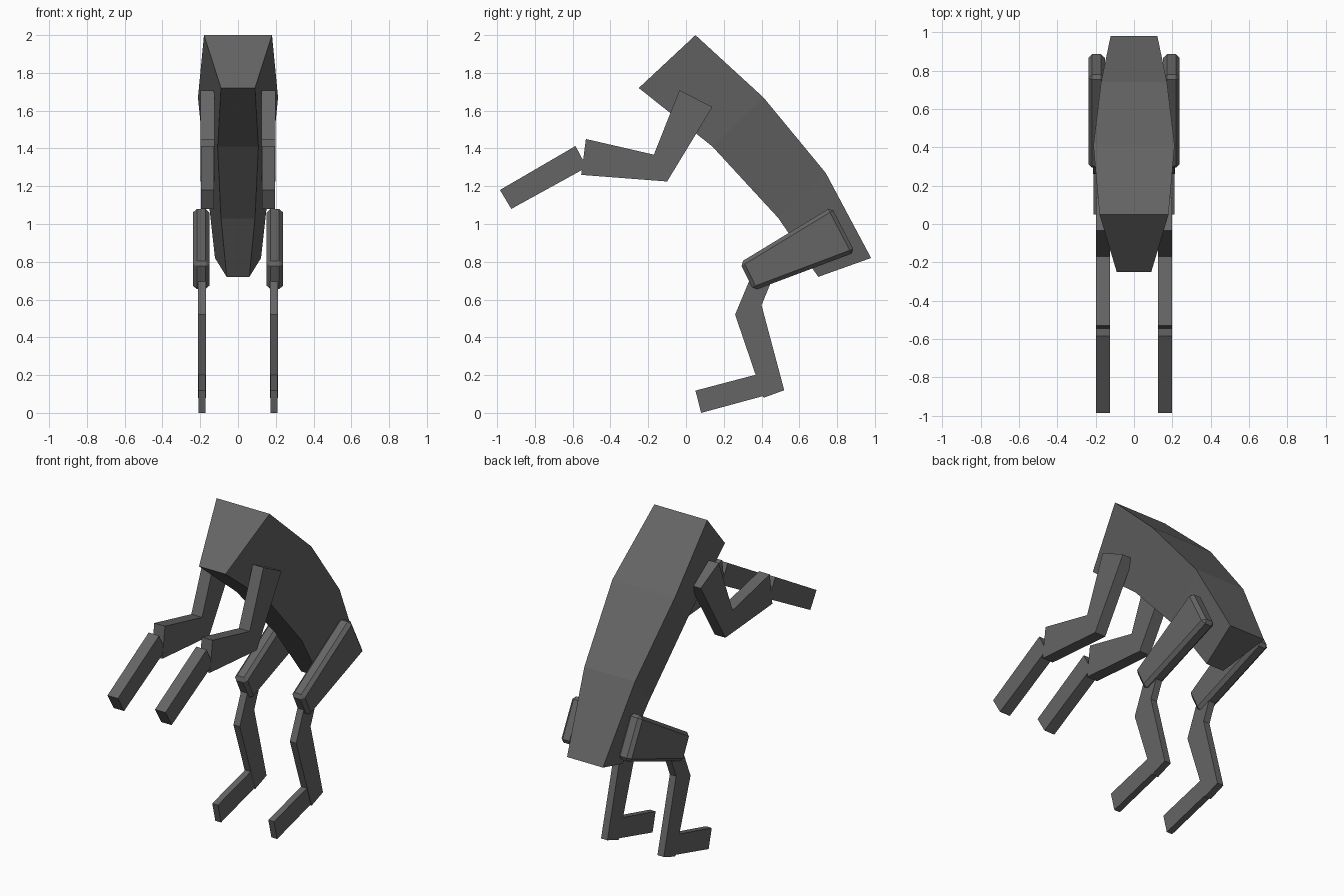
import bpy, bmesh

if "Cube" in bpy.data.objects:
    bpy.data.objects.remove(bpy.data.objects["Cube"])

grey = bpy.data.materials.new("dark grey")
grey.diffuse_color = (0.13, 0.13, 0.13, 1)
grey.use_nodes = True
grey.node_tree.nodes["Principled BSDF"].inputs["Base Color"].default_value = grey.diffuse_color


def loft(name, rings):
    """Skin a list of equal-length point rings and cap both ends."""
    bm = bmesh.new()
    loops = [[bm.verts.new(p) for p in ring] for ring in rings]
    n = len(loops[0])
    for a, b in zip(loops, loops[1:]):
        for i in range(n):
            j = (i + 1) % n
            bm.faces.new((a[i], a[j], b[j], b[i]))
    bm.faces.new(loops[0][::-1])
    bm.faces.new(loops[-1])
    bmesh.ops.recalc_face_normals(bm, faces=bm.faces)
    mesh = bpy.data.meshes.new(name)
    bm.to_mesh(mesh)
    bm.free()
    mesh.materials.append(grey)
    obj = bpy.data.objects.new(name, mesh)
    bpy.context.collection.objects.link(obj)
    return obj


def limb(name, x0, x1, pairs, bevel=0):
    """Pair of mirrored limbs; each pair gives two (y, z) edge points of a joint."""
    for side, s in (("left", -1), ("right", 1)):
        rings = [[(s * x0, *p), (s * x1, *p), (s * x1, *q), (s * x0, *q)]
                 for p, q in pairs]
        obj = loft(f"{side}_{name}", rings)
        if bevel:
            mod = obj.modifiers.new("Chamfer", "BEVEL")
            mod.width = bevel
            mod.segments = 1


# Curved, tapering body: back point, belly point, back and belly half widths
stations = [
    ((0.05, 2.00), (-0.25, 1.72), 0.18, 0.09),
    ((0.41, 1.67), (0.14, 1.41), 0.212, 0.108),
    ((0.74, 1.27), (0.49, 1.03), 0.172, 0.09),
    ((0.98, 0.82), (0.70, 0.72), 0.122, 0.06),
]
loft("body", [[(-w, *t), (w, *t), (v, *b), (-v, *b)] for t, b, w, v in stations])

# Front legs: bent arm plus separate forearm
limb("front_leg", 0.125, 0.198,
     [((-0.035, 1.708), (0.14, 1.62)), ((-0.17, 1.367), (-0.10, 1.225)),
      ((-0.53, 1.45), (-0.555, 1.26))])
limb("front_paw", 0.126, 0.197,
     [((-0.585, 1.413), (-0.525, 1.30)), ((-0.985, 1.18), (-0.925, 1.08))])

# Hind legs: chamfered thigh, thin bent shin, long foot
limb("thigh", 0.152, 0.238,
     [((0.77, 1.09), (0.895, 0.85)), ((0.285, 0.795), (0.358, 0.648))], 0.02)
limb("shin", 0.17, 0.213,
     [((0.36, 0.76), (0.47, 0.74)), ((0.26, 0.52), (0.40, 0.57)),
      ((0.41, 0.08), (0.52, 0.12))])
limb("foot", 0.171, 0.21,
     [((0.43, 0.218), (0.46, 0.103)), ((0.05, 0.118), (0.08, 0.0))])
